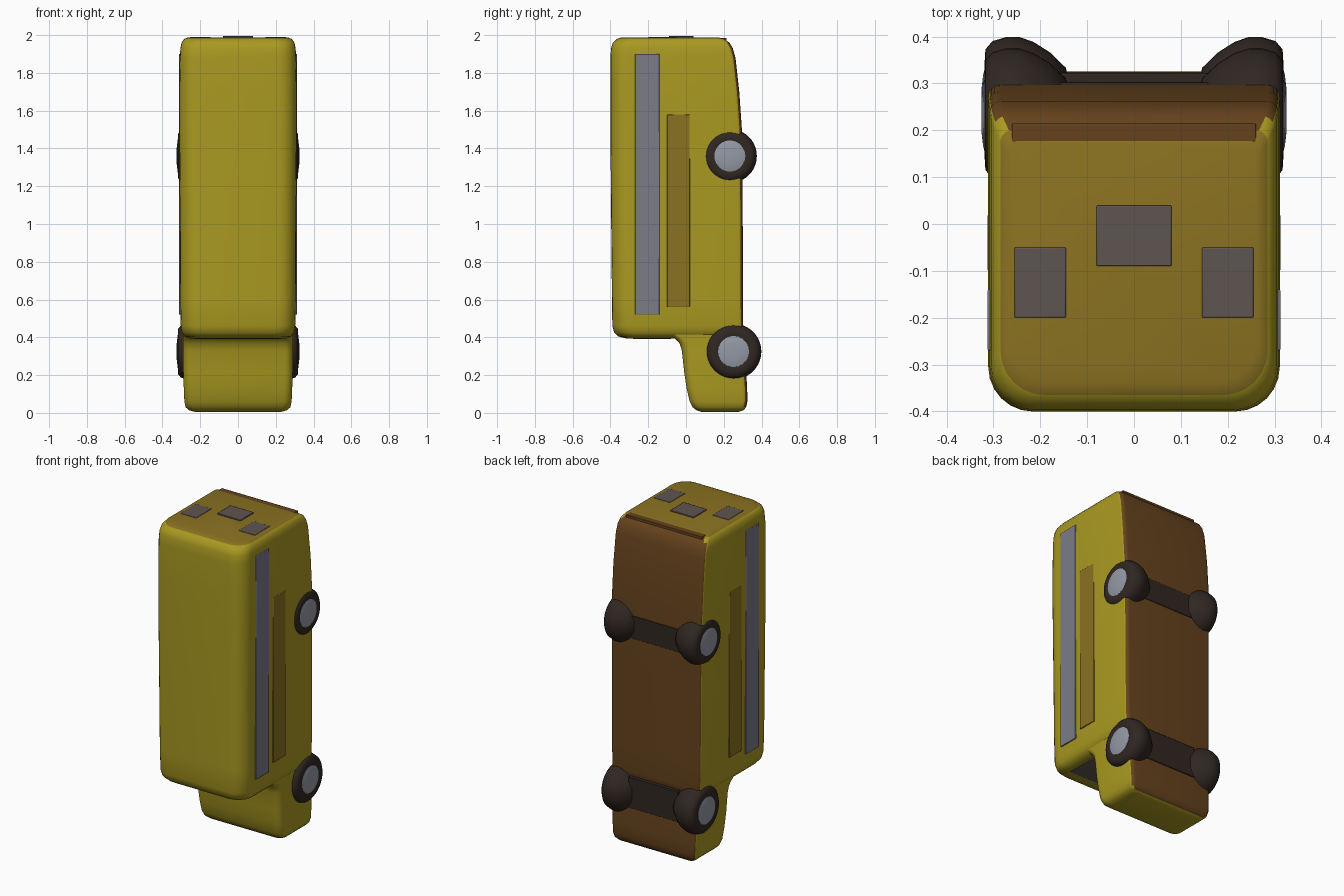
import bpy, bmesh, math
from mathutils import Vector

if "Cube" in bpy.data.objects:
    bpy.data.objects.remove(bpy.data.objects["Cube"])


def mat(name, r, g, b):
    m = bpy.data.materials.new(name)
    m.diffuse_color = (r, g, b, 1)
    m.use_nodes = True
    m.node_tree.nodes["Principled BSDF"].inputs["Base Color"].default_value = m.diffuse_color
    return m


YELLOW = mat("yellow", .40, .32, .015)
OCHRE = mat("ochre", .26, .17, .015)
BROWN = mat("brown", .13, .055, .012)
DARK = mat("dark", .03, .02, .016)
GLASS = mat("glass", .20, .20, .24)
SMOKE = mat("smoke", .11, .09, .08)
HUB = mat("hub", .30, .32, .38)


def finish(bm, name, mats, angle=40):
    bmesh.ops.recalc_face_normals(bm, faces=bm.faces)
    me = bpy.data.meshes.new(name)
    bm.to_mesh(me)
    bm.free()
    ob = bpy.data.objects.new(name, me)
    bpy.context.collection.objects.link(ob)
    for m in mats:
        me.materials.append(m)
    bpy.ops.object.select_all(action='DESELECT')
    ob.select_set(True)
    bpy.context.view_layer.objects.active = ob
    bpy.ops.object.shade_smooth_by_angle(angle=math.radians(angle))
    return ob


def section(hw, y0, y1, r_roof, r_floor, n=7):
    """Rounded rectangle: soft roof corners (-y), tighter floor corners (+y)."""
    pts = []
    for sx, sy, r, start in ((1, 1, r_floor, 0), (-1, 1, r_floor, 90),
                             (-1, -1, r_roof, 180), (1, -1, r_roof, 270)):
        cx = sx * (hw - r)
        cy = y1 - r if sy > 0 else y0 + r
        for i in range(n):
            a = math.radians(start + 90 * i / (n - 1))
            pts.append((cx + r * math.cos(a), cy + r * math.sin(a)))
    return pts


def loft(name, stations, r_roof, r_floor):
    bm = bmesh.new()
    rings = [[bm.verts.new((x, y, z)) for x, y in section(hw, y0, y1, r_roof, r_floor)]
             for z, hw, y0, y1 in stations]
    for a, b in zip(rings, rings[1:]):
        for i in range(len(a)):
            j = (i + 1) % len(a)
            bm.faces.new((a[i], a[j], b[j], b[i]))
    bm.faces.new(rings[0])
    bm.faces.new(rings[-1])
    bmesh.ops.recalc_face_normals(bm, faces=bm.faces)
    for f in bm.faces:
        if f.normal.y > .5:
            f.material_index = 1          # underside
        elif f.normal.z > .9:
            f.material_index = 2          # rear end
    return finish(bm, name, (YELLOW, BROWN, OCHRE), 50)


def panel(name, lo, hi, material):
    bm = bmesh.new()
    bmesh.ops.create_cube(bm, size=1)
    lo, hi = Vector(lo), Vector(hi)
    for v in bm.verts:
        v.co = (lo + hi) / 2 + v.co * (hi - lo)
    ob = finish(bm, name, (material,))
    bev = ob.modifiers.new("soft_edge", 'BEVEL')
    bev.width, bev.segments = .003, 2
    return ob


def lathe(name, profile, side, y, z, material, n=40):
    """Spin (radius, x) points around the axle."""
    bm = bmesh.new()
    vs = [bm.verts.new((side * x, y + r, z)) for r, x in profile]
    edges = [bm.edges.new(p) for p in zip(vs, vs[1:])]
    bmesh.ops.spin(bm, geom=vs + edges, cent=(0, y, z), axis=(1, 0, 0),
                   angle=2 * math.pi, steps=n)
    bmesh.ops.remove_doubles(bm, verts=bm.verts, dist=1e-4)
    return finish(bm, name, (material,), 50)


# Passenger cabin, standing on its nose: (z, half width, roof y, floor y)
loft("cabin", [(.395, .255, -.32, .28), (.405, .282, -.36, .29), (.425, .297, -.38, .30),
               (.46, .303, -.39, .303), (.6, .306, -.392, .302), (1.1, .308, -.397, .30),
               (1.5, .311, -.40, .296), (1.7, .311, -.40, .282), (1.88, .308, -.40, .262),
               (1.93, .305, -.397, .248), (1.96, .299, -.387, .23), (1.98, .285, -.365, .20),
               (1.988, .265, -.34, .17)], .095, .025)

# Bonnet, flaring where it meets the cabin
loft("bonnet", [(.006, .23, .08, .28), (.014, .26, .055, .305), (.03, .277, .035, .318),
                (.06, .284, .02, .325), (.13, .287, .003, .324), (.22, .29, -.01, .318),
                (.33, .291, -.022, .312), (.37, .291, -.035, .308), (.39, .291, -.055, .305),
                (.42, .29, -.10, .30)], .045, .025)

# Side windows and trim bands
for side, tag in ((1, "right"), (-1, "left")):
    def band(name, y0, y1, z0, z1, m):
        xs = sorted((side * .298, side * .3125))
        panel(f"{tag}_{name}", (xs[0], y0, z0), (xs[1], y1, z1), m)
    band("windows", -.27, -.14, .52, 1.90, GLASS)
    band("trim_band", -.10, .02, .56, 1.58, OCHRE)

# Windscreen, rear windows, rear bumper and bonnet vent
panel("windscreen", (-.23, -.28, .391), (.23, -.08, .40), SMOKE)
for x in (-.2, .2):
    panel("rear_window", (x - .055, -.20, 1.98), (x + .055, -.05, 1.991), SMOKE)
panel("rear_door_window", (-.08, -.09, 1.98), (.08, .04, 1.995), SMOKE)
panel("rear_bumper", (-.26, .14, 1.965), (.26, .215, 1.986), BROWN)

# Axle shadows under the floor
panel("front_axle_plate", (-.17, .29, .24), (.17, .322, .43), DARK)
panel("rear_axle_plate", (-.17, .28, 1.28), (.17, .302, 1.42), DARK)

# Wheels
for end, y, z, r in (("front", .252, .325, .147), ("rear", .232, 1.36, .143)):
    tyre = [(.07, .312), (.6 * r, .319), (.82 * r, .317), (.94 * r, .302), (r, .272), (r, .245),
            (.93 * r, .215), (.78 * r, .18), (.55 * r, .145), (0, .135)]
    hub = [(0, .325), (.04, .325), (.065, .322), (.082, .318), (.085, .305)]
    for side, tag in ((1, "right"), (-1, "left")):
        lathe(f"{end}_{tag}_tyre", tyre, side, y, z, DARK)
        lathe(f"{end}_{tag}_hub", hub, side, y, z, HUB)
